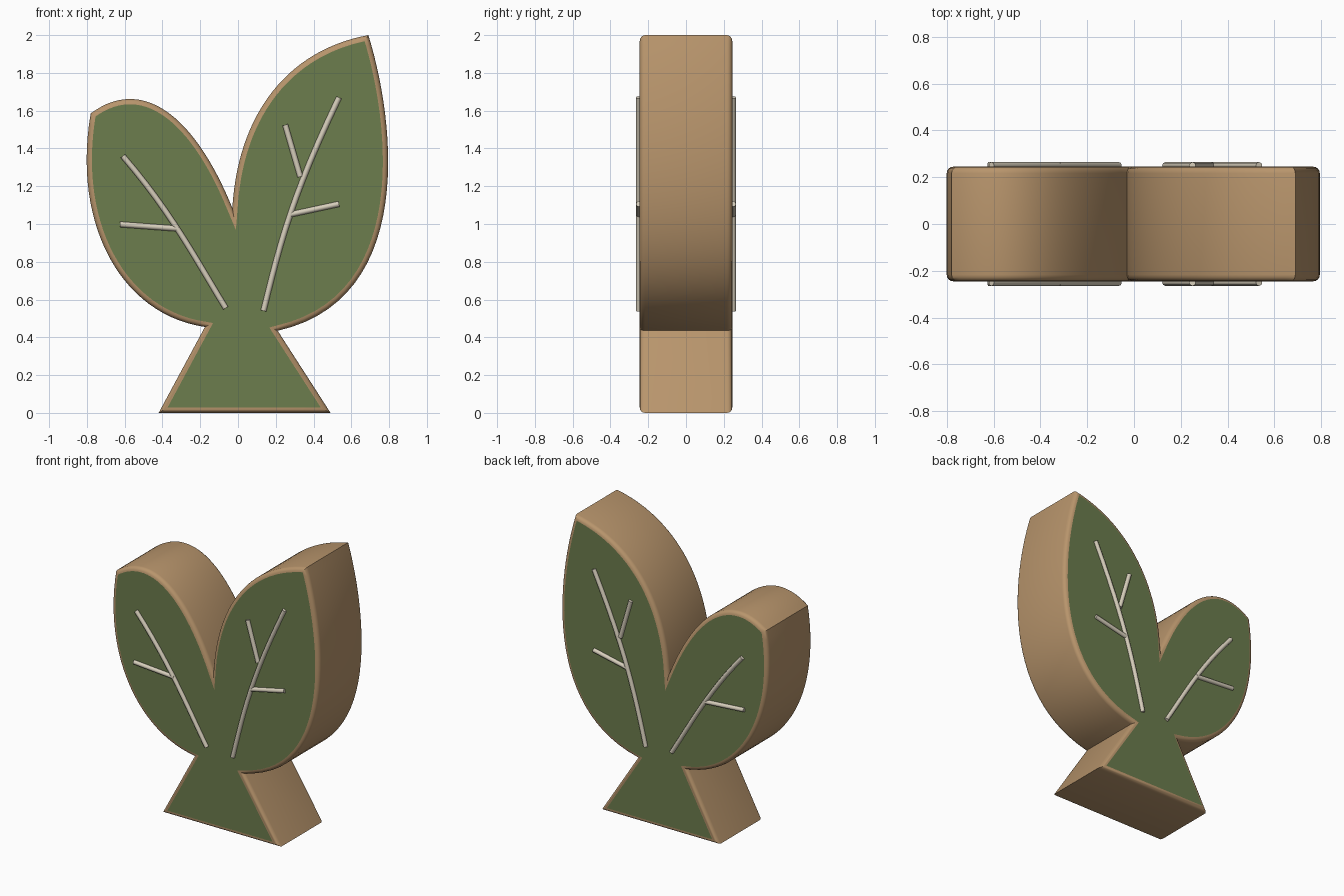
import bpy, bmesh, math
from mathutils import Vector

if "Cube" in bpy.data.objects:
    bpy.data.objects.remove(bpy.data.objects["Cube"])

HALF = 0.245      # half thickness of the board
R = 0.028         # rounded rim radius


def material(name, rgb):
    m = bpy.data.materials.new(name)
    m.diffuse_color = (*rgb, 1)
    m.use_nodes = True
    m.node_tree.nodes["Principled BSDF"].inputs["Base Color"].default_value = m.diffuse_color
    return m


WOOD = material("wood", (0.48, 0.30, 0.15))
GREEN = material("green_paint", (0.15, 0.205, 0.075))
CREAM = material("cream", (0.68, 0.62, 0.50))


def bezier(a, b, c, d, n=28):
    """Cubic curve points, leaving out the last one."""
    a, b, c, d = map(Vector, (a, b, c, d))
    return [a * (1 - t) ** 3 + b * 3 * t * (1 - t) ** 2 + c * 3 * t * t * (1 - t) + d * t ** 3
            for t in (i / n for i in range(n))]


def inset(pts, dist):
    """Mitred inward offset of a clockwise outline."""
    out = []
    for i, p in enumerate(pts):
        d1 = (p - pts[i - 1]).normalized()
        d2 = (pts[(i + 1) % len(pts)] - p).normalized()
        n1, n2 = Vector((d1.y, -d1.x)), Vector((d2.y, -d2.x))
        out.append(p + (n1 + n2) * (dist / (1 + n1.dot(n2))))
    return out


# Outline: flared foot, small left leaf, tall right leaf
waist_l, tip_l = (-0.175, 0.455), (-0.78, 1.585)
notch, tip_r, waist_r = (-0.03, 1.085), (0.69, 2.0), (0.21, 0.435)
outline = [Vector((-0.42, 0))]
outline += bezier(waist_l, (-0.62, 0.52), (-0.88, 1.0), tip_l)
outline += bezier(tip_l, (-0.52, 1.78), (-0.24, 1.6), notch)
outline += bezier(notch, (0.0, 1.58), (0.26, 1.92), tip_r)
outline += bezier(tip_r, (0.83, 1.55), (0.95, 0.6), waist_r)
outline += [Vector(waist_r), Vector((0.49, 0))]

# Board: rings from front face round the rim to the back face
STEPS = 4
half_rings = []
for k in range(STEPS + 1):
    a = math.pi / 2 * k / STEPS
    half_rings.append((-HALF + R * (1 - math.sin(a)), R * (1 - math.cos(a))))
levels = half_rings[::-1] + [(-y, d) for y, d in half_rings]
bm = bmesh.new()
rings = [[bm.verts.new((p.x, y, p.y)) for p in inset(outline, d)] for y, d in levels]
n = len(outline)
for r1, r2 in zip(rings, rings[1:]):
    for i in range(n):
        j = (i + 1) % n
        bm.faces.new((r1[i], r1[j], r2[j], r2[i])).smooth = True
caps = [bm.faces.new(rings[0]), bm.faces.new(rings[-1])]
for f in caps:
    f.material_index = 1
bmesh.ops.recalc_face_normals(bm, faces=bm.faces[:])
for e in bm.edges:
    on_cap = any(f.material_index == 1 for f in e.link_faces)
    e.smooth = not on_cap and e.calc_face_angle(0) < math.radians(30)
bmesh.ops.triangulate(bm, faces=caps, ngon_method='EAR_CLIP')
me = bpy.data.meshes.new("leaf_board")
bm.to_mesh(me)
bm.free()
me.materials.append(WOOD)
me.materials.append(GREEN)
bpy.context.collection.objects.link(bpy.data.objects.new("leaf_board", me))


# Veins: thin rods half sunk into both faces
def vein(name, pts, y):
    cu = bpy.data.curves.new(name, 'CURVE')
    cu.dimensions = '3D'
    cu.bevel_depth = 0.015
    cu.bevel_resolution = 2
    cu.use_fill_caps = True
    sp = cu.splines.new('POLY')
    sp.points.add(len(pts) - 1)
    for sp_pt, p in zip(sp.points, pts):
        sp_pt.co = (p[0], y, p[1], 1)
    cu.materials.append(CREAM)
    ob = bpy.data.objects.new(name, cu)
    bpy.context.collection.objects.link(ob)
    bpy.ops.object.select_all(action='DESELECT')
    ob.select_set(True)
    bpy.context.view_layer.objects.active = ob
    bpy.ops.object.convert(target='MESH')
    bpy.ops.object.shade_smooth_by_angle(angle=math.radians(50))


left_end, right_end = Vector((-0.61, 1.36)), Vector((0.535, 1.67))
veins = {
    "left_main_vein": bezier((-0.065, 0.555), (-0.21, 0.79), (-0.35, 1.06), left_end, 12) + [left_end],
    "left_side_vein": [(-0.315, 0.975), (-0.625, 0.998)],
    "right_main_vein": bezier((0.135, 0.54), (0.225, 0.91), (0.29, 1.16), right_end, 12) + [right_end],
    "right_lower_vein": [(0.275, 1.05), (0.535, 1.106)],
    "right_upper_vein": [(0.33, 1.25), (0.25, 1.525)],
}
for side, y in (("front", -0.25), ("back", 0.25)):
    for name, pts in veins.items():
        vein(f"{side}_{name}", pts, y)
